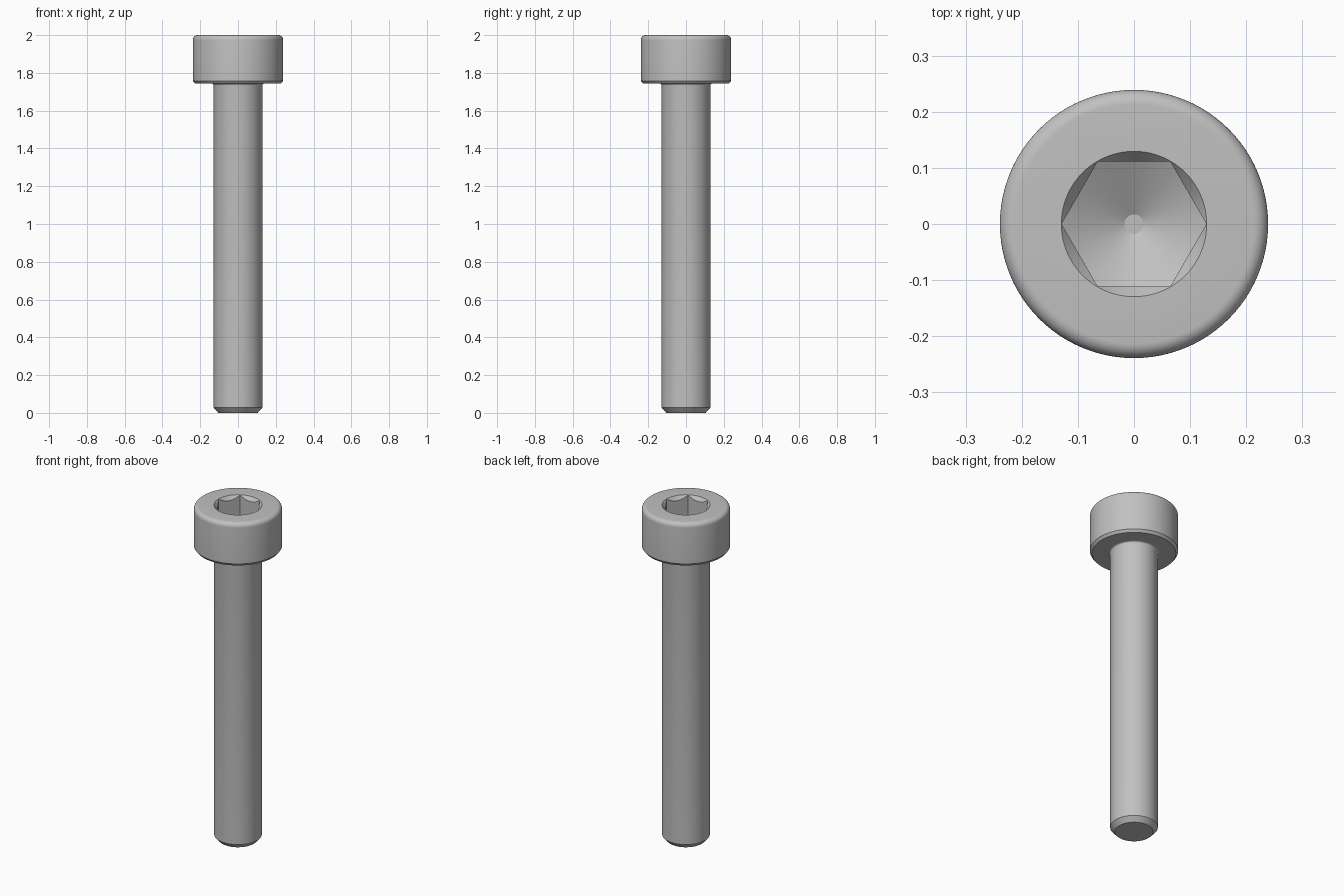
import bpy
import bmesh
from math import cos, sin, pi, radians

if "Cube" in bpy.data.objects:
    bpy.data.objects.remove(bpy.data.objects["Cube"])

SEGMENTS = 96
TOP, SEAT = 2.0, 1.743            # head top and underside
HEAD_R, SHAFT_R = 0.239, 0.129
SOCKET_R, SOCKET_Z = 0.129, 1.87  # hex corner radius, top of the drilled cone

steel = bpy.data.materials.new("grey steel")
steel.use_nodes = True
steel.diffuse_color = (0.53, 0.53, 0.53, 1)
steel.node_tree.nodes["Principled BSDF"].inputs["Base Color"].default_value = steel.diffuse_color


def arc(cx, cz, r, start, end, steps=6):
    """Points of a fillet in the (radius, height) plane."""
    angles = [radians(start + (end - start) * i / steps) for i in range(steps + 1)]
    return [(cx + r * cos(a), cz + r * sin(a)) for a in angles]


def lathe(name, profile, sides=SEGMENTS):
    """Closed solid of revolution from (radius, height) points, low to high."""
    bm = bmesh.new()
    rings = []
    for r, z in profile:
        rings.append([bm.verts.new((r * cos(2 * pi * i / sides), r * sin(2 * pi * i / sides), z))
                      for i in range(sides)])
    for low, high in zip(rings, rings[1:]):
        for i in range(sides):
            j = (i + 1) % sides
            bm.faces.new((low[i], low[j], high[j], high[i]))
    bm.faces.new(rings[0][::-1])
    bm.faces.new(rings[-1])
    mesh = bpy.data.meshes.new(name)
    bm.to_mesh(mesh)
    bm.free()
    mesh.materials.append(steel)
    obj = bpy.data.objects.new(name, mesh)
    bpy.context.collection.objects.link(obj)
    return obj


def boolean(target, cutter, operation):
    """Apply a boolean and discard the helper."""
    mod = target.modifiers.new("cut", "BOOLEAN")
    mod.operation, mod.solver, mod.object = operation, "EXACT", cutter
    bpy.context.view_layer.objects.active = target
    bpy.ops.object.modifier_apply(modifier=mod.name)
    bpy.data.objects.remove(cutter)


# Screw body: chamfered tip, shaft, under-head fillet, head with rounded rim
neck, rim = 0.01, 0.026
body = [(0.104, 0), (SHAFT_R, 0.028)]
body += arc(SHAFT_R + neck, SEAT - neck, neck, 180, 90)
body += [(HEAD_R - 0.012, SEAT), (HEAD_R, SEAT + 0.015)]
body += arc(HEAD_R - rim, TOP - rim, rim, 0, 90, 8)
screw = lathe("socket_head_screw", body)

# Hex socket with a conical drilled floor
socket = lathe("socket_cutter", [(SOCKET_R, 1.7), (SOCKET_R, 2.1)], 6)
drill = lathe("drill_cutter", [(0.017, SOCKET_Z - 0.075), (0.15, SOCKET_Z), (0.15, 2.2)])
boolean(socket, drill, "INTERSECT")
boolean(screw, socket, "DIFFERENCE")

# Round lead-in chamfer at the socket mouth
mouth = SOCKET_R + 0.0005
lead_in = lathe("lead_in_cutter", [(mouth - 0.04, TOP - 0.05), (mouth + 0.04, TOP + 0.05)])
boolean(screw, lead_in, "DIFFERENCE")

# Smooth shading with sharp edges kept
bpy.ops.object.select_all(action="DESELECT")
screw.select_set(True)
bpy.context.view_layer.objects.active = screw
bpy.ops.object.shade_smooth_by_angle(angle=radians(25))
